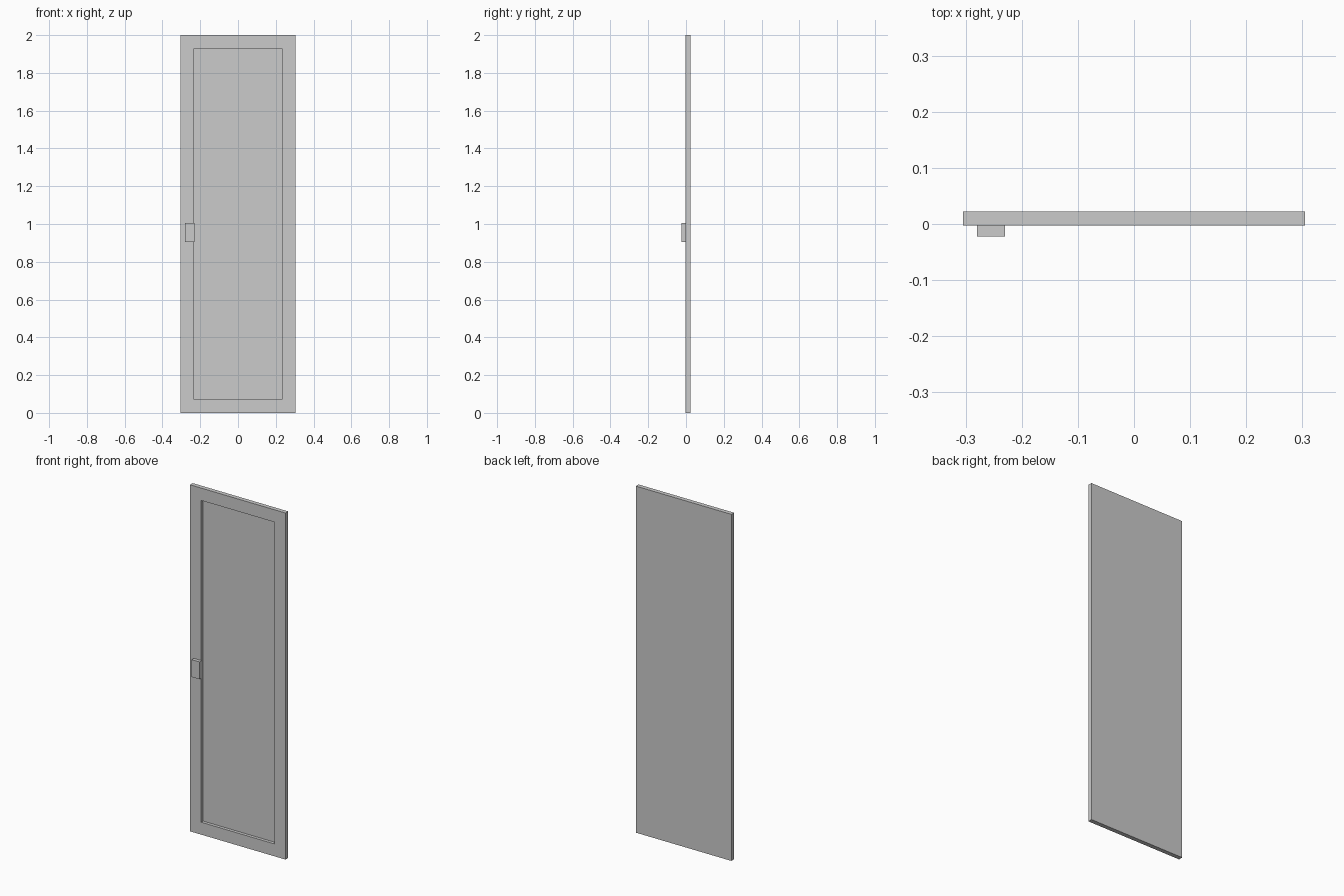
import bpy
import bmesh
from mathutils import Vector

cube = bpy.data.objects.get("Cube")
if cube:
    bpy.data.objects.remove(cube, do_unlink=True)

WIDTH, HEIGHT = 0.61, 2.0
FRONT, BACK = -0.0025, 0.0225
BORDER, RECESS = 0.101, 0.018

grey = bpy.data.materials.new("plain grey")
grey.use_nodes = True
colour = (0.6, 0.6, 0.6, 1)
grey.diffuse_color = colour
grey.node_tree.nodes["Principled BSDF"].inputs["Base Color"].default_value = colour


def box(name, low, high, edit=None):
    """Make a box between two corners, with an optional bmesh edit."""
    low, high = Vector(low), Vector(high)
    bm = bmesh.new()
    bmesh.ops.create_cube(bm, size=1)
    bmesh.ops.scale(bm, vec=high - low, verts=bm.verts)
    bmesh.ops.translate(bm, vec=(low + high) / 2, verts=bm.verts)
    bm.normal_update()
    if edit:
        edit(bm)
    mesh = bpy.data.meshes.new(name)
    bm.to_mesh(mesh)
    bm.free()
    mesh.materials.append(grey)
    obj = bpy.data.objects.new(name, mesh)
    bpy.context.collection.objects.link(obj)
    return obj


def recess_front(bm):
    """Inset the front face as a frame, then sink the panel straight back."""
    face = next(f for f in bm.faces if f.normal.y < -0.9)
    bmesh.ops.inset_region(bm, faces=[face], thickness=BORDER)
    walls = bmesh.ops.extrude_discrete_faces(bm, faces=[face])
    panel = walls["faces"][0]
    bmesh.ops.translate(bm, vec=(0, RECESS, 0), verts=panel.verts)
    bmesh.ops.recalc_face_normals(bm, faces=bm.faces)


# Door leaf with a sunken front panel
box("door_panel", (-WIDTH / 2, FRONT, 0), (WIDTH / 2, BACK, HEIGHT), recess_front)

# Block handle on the right stile
box("handle", (-0.28, -0.0225, 0.905), (-0.23, FRONT, 1.005))
